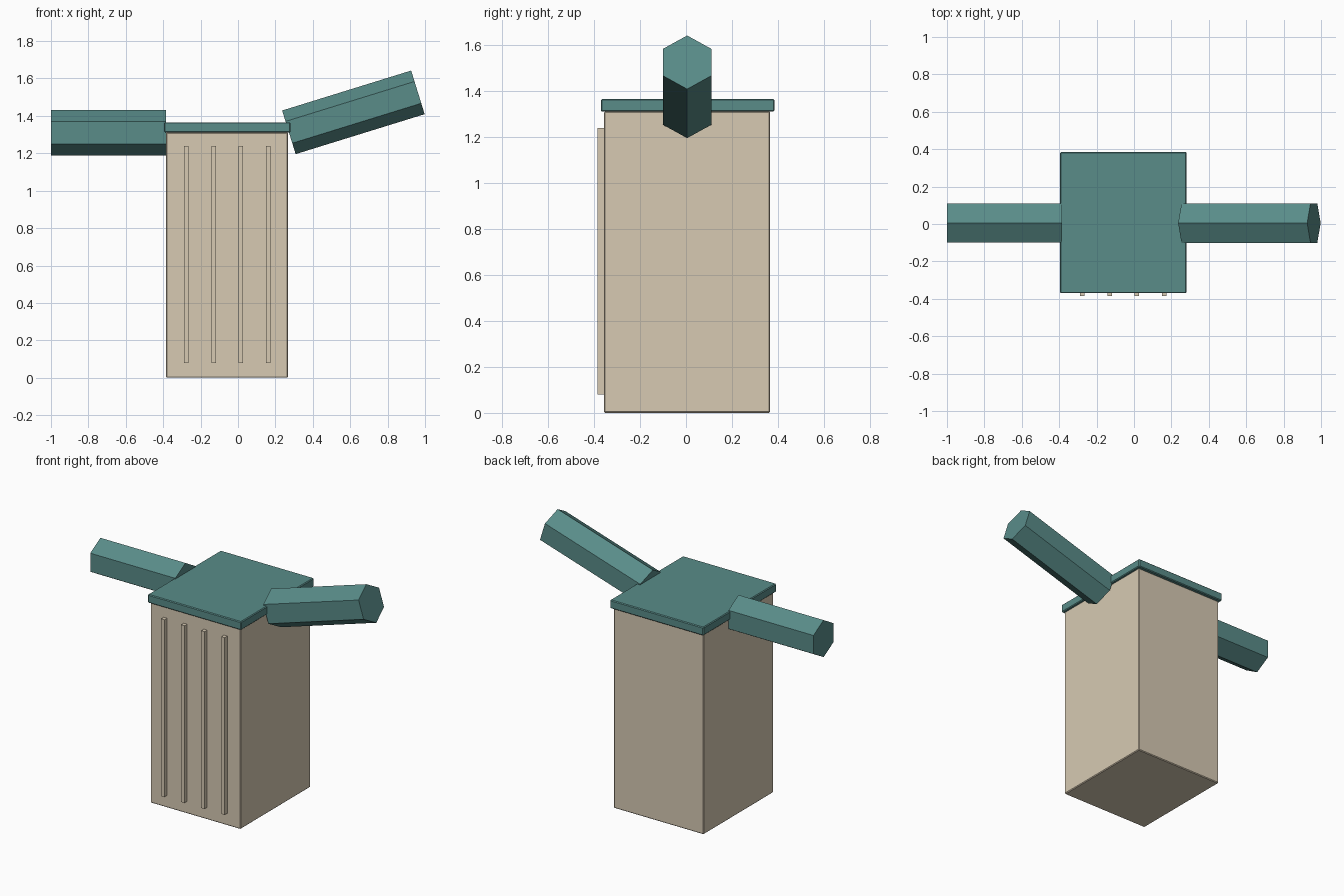
import bpy, bmesh
from math import sin, cos, pi, radians
from mathutils import Matrix, Vector

old = bpy.data.objects.get("Cube")
if old:
    bpy.data.objects.remove(old, do_unlink=True)


def material(name, rgb):
    mat = bpy.data.materials.new(name)
    mat.use_nodes = True
    color = (*rgb, 1)
    mat.diffuse_color = color
    bsdf = next(n for n in mat.node_tree.nodes if n.type == 'BSDF_PRINCIPLED')
    bsdf.inputs["Base Color"].default_value = color
    return mat


BEIGE = material("beige", (0.68, 0.59, 0.45))
TEAL = material("teal", (0.10, 0.262, 0.25))


def finish(bm, name, mat):
    bmesh.ops.recalc_face_normals(bm, faces=bm.faces)
    mesh = bpy.data.meshes.new(name)
    bm.to_mesh(mesh)
    bm.free()
    mesh.materials.append(mat)
    obj = bpy.data.objects.new(name, mesh)
    bpy.context.collection.objects.link(obj)
    return obj


def box(name, low, high, mat, bevel=0):
    low, high = Vector(low), Vector(high)
    bm = bmesh.new()
    place = Matrix.Translation((low + high) / 2) @ Matrix.Diagonal((*(high - low), 1))
    bmesh.ops.create_cube(bm, size=1, matrix=place)
    obj = finish(bm, name, mat)
    if bevel:
        mod = obj.modifiers.new("edge_bevel", 'BEVEL')
        mod.width = bevel
        mod.segments = 1
    return obj


def hex_beam(name, center, length, tilt, radius, mat):
    """Six-sided beam along x with a corner pointing up, tilted about y."""
    bm = bmesh.new()
    ends = []
    for x in (-length / 2, length / 2):
        ends.append([bm.verts.new((x, radius * sin(i * pi / 3), radius * cos(i * pi / 3)))
                     for i in range(6)])
        bm.faces.new(ends[-1])
    a, b = ends
    for i in range(6):
        j = (i + 1) % 6
        bm.faces.new((a[i], a[j], b[j], b[i]))
    bm.transform(Matrix.Translation(center) @ Matrix.Rotation(-tilt, 4, 'Y'))
    return finish(bm, name, mat)


# Tall body and overhanging lid
box("body", (-0.384, -0.357, 0), (0.268, 0.366, 1.312), BEIGE, 0.005)
box("lid", (-0.395, -0.37, 1.311), (0.281, 0.385, 1.366), TEAL, 0.005)

# Vertical ribs on the front
for i in range(4):
    x = -0.276 + 0.1455 * i
    box(f"front_rib_{i + 1}", (x - 0.012, -0.385, 0.08), (x + 0.012, -0.35, 1.24), BEIGE)

# Side arms: one level, one raised
hex_beam("right_arm", (-0.692, 0.005, 1.31), 0.616, 0, 0.121, TEAL)
hex_beam("left_arm", (0.617, 0.005, 1.419), 0.722, radians(17.2), 0.122, TEAL)
